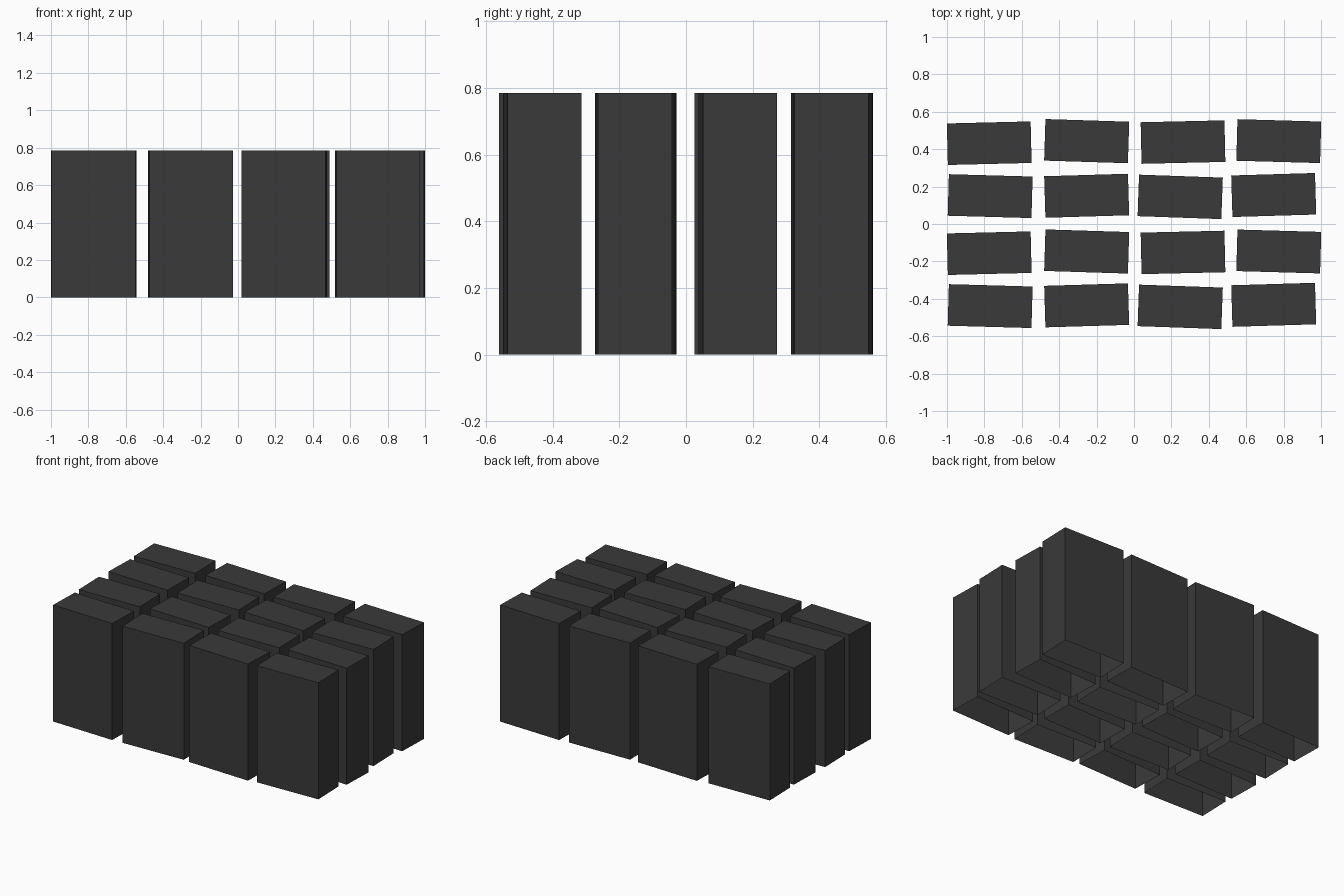
import bpy
import bmesh
from math import radians
from mathutils import Matrix

cube = bpy.data.objects.get("Cube")
if cube:
    bpy.data.objects.remove(cube, do_unlink=True)

# Single dark material
mat = bpy.data.materials.new("charcoal")
mat.use_nodes = True
colour = (0.042, 0.042, 0.042, 1)
mat.diffuse_color = colour
mat.node_tree.nodes["Principled BSDF"].inputs["Base Color"].default_value = colour

WIDTH, DEPTH, HEIGHT = 0.448, 0.222, 0.785

# Column centres and tilts for the two alternating rows, back row first
row_a_x = (-0.774, -0.253, 0.262, 0.774)
row_b_x = (-0.769, -0.253, 0.247, 0.747)
row_a_tilt = (1.4, -1.8, 1.3, -1.6)
row_b_tilt = (-1.6, 1.7, -2.0, 1.7)
row_y = (
    (0.432, 0.443, 0.438, 0.443),
    (0.149, 0.151, 0.145, 0.155),
    (-0.156, -0.147, -0.152, -0.147),
    (-0.439, -0.435, -0.443, -0.432),
)


def block(name, x, y, tilt):
    """Box shell standing on the ground, open underneath."""
    bm = bmesh.new()
    bmesh.ops.create_cube(bm, size=1, matrix=Matrix.Diagonal((WIDTH, DEPTH, HEIGHT, 1)))
    bm.normal_update()
    base = [f for f in bm.faces if f.normal.z < -0.5]
    bmesh.ops.delete(bm, geom=base, context='FACES_ONLY')
    mesh = bpy.data.meshes.new(name)
    bm.to_mesh(mesh)
    bm.free()
    mesh.materials.append(mat)
    obj = bpy.data.objects.new(name, mesh)
    obj.location = (x, y, HEIGHT / 2)
    obj.rotation_euler.z = radians(tilt)
    bpy.context.collection.objects.link(obj)


# Grid of upright blocks, each turned slightly the opposite way to its neighbours
for r, ys in enumerate(row_y):
    xs, tilts = (row_b_x, row_b_tilt) if r % 2 else (row_a_x, row_a_tilt)
    for c, (x, y, tilt) in enumerate(zip(xs, ys, tilts)):
        block(f"block_row{r + 1}_column{c + 1}", x, y, tilt)
